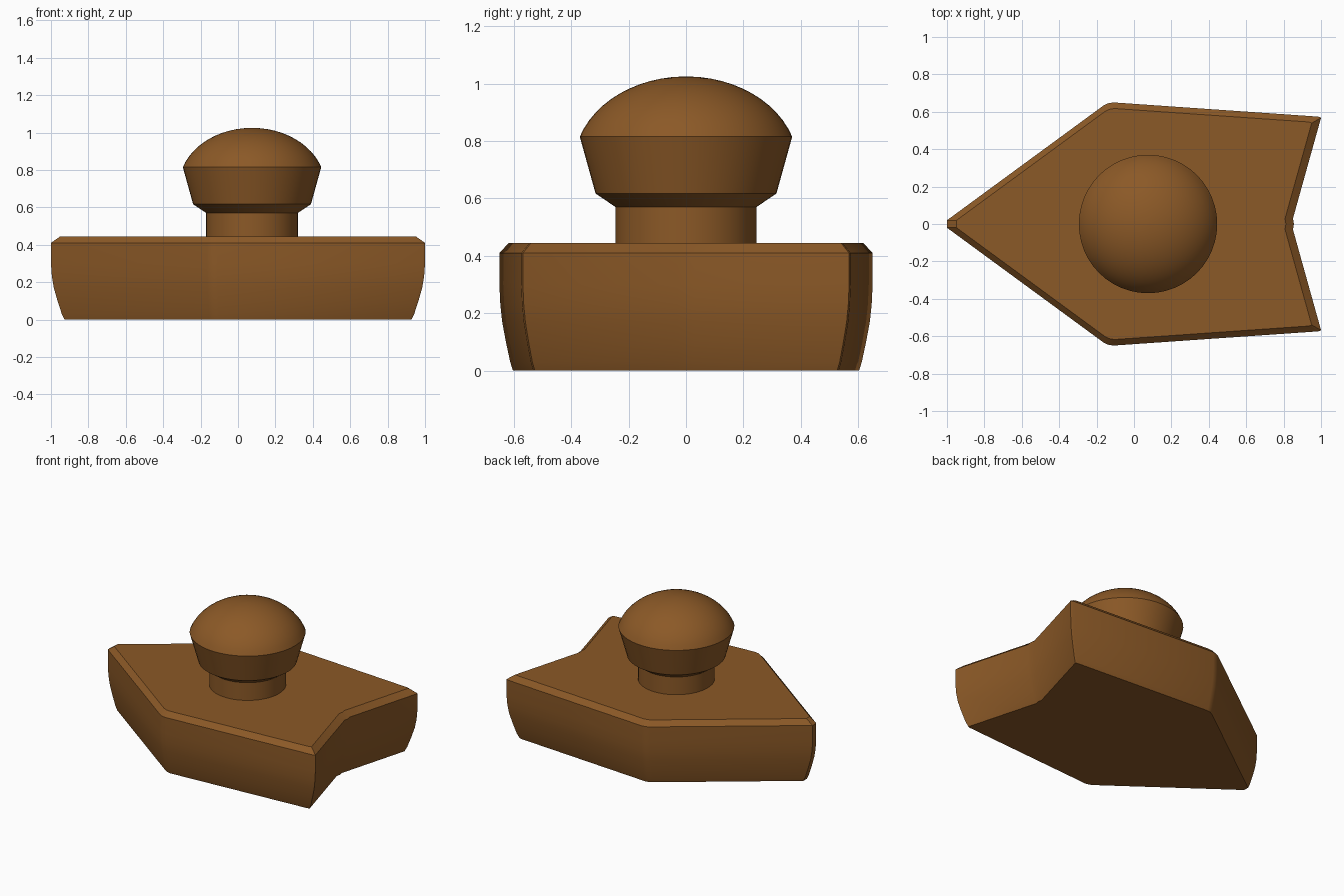
import bpy, bmesh, math

cube = bpy.data.objects.get("Cube")
if cube:
    bpy.data.objects.remove(cube, do_unlink=True)

# One wood colour
wood = bpy.data.materials.new("brown_wood")
wood.use_nodes = True
colour = (0.26, 0.1, 0.02, 1)
wood.diffuse_color = colour
shader = wood.node_tree.nodes["Principled BSDF"]
shader.inputs["Base Color"].default_value = colour
shader.inputs["Roughness"].default_value = 0.7


def loft(name, rings, location=(0, 0, 0)):
    """Bridge matching rings of points, bottom to top, and cap both ends."""
    bm = bmesh.new()
    loops = [[bm.verts.new(p) for p in ring] for ring in rings]
    n = len(loops[0])
    for low, high in zip(loops, loops[1:]):
        for i in range(n):
            j = (i + 1) % n
            bm.faces.new((low[i], low[j], high[j], high[i]))
    bm.faces.new(loops[0][::-1])
    bm.faces.new(loops[-1])
    bmesh.ops.recalc_face_normals(bm, faces=bm.faces)
    mesh = bpy.data.meshes.new(name)
    bm.to_mesh(mesh)
    bm.free()
    mesh.materials.append(wood)
    obj = bpy.data.objects.new(name, mesh)
    obj.location = location
    bpy.context.collection.objects.link(obj)
    bpy.ops.object.select_all(action="DESELECT")
    obj.select_set(True)
    bpy.context.view_layer.objects.active = obj
    bpy.ops.object.shade_smooth_by_angle(angle=math.radians(30))
    return obj


def turned(name, profile, x, segments=48):
    """Round part from (radius, height) pairs."""
    angles = [math.tau * i / segments for i in range(segments)]
    rings = [[(r * math.cos(a), r * math.sin(a), z) for a in angles]
             for r, z in profile]
    return loft(name, rings, (x, 0, 0))


# Arrow-shaped block: half outline mirrored, scaled at each height
half = [(0.855, 0), (0.85, 0.03), (0.995, 0.568), (0.985, 0.574),
        (-0.11, 0.65), (-0.14, 0.645), (-0.165, 0.632), (-1, 0.02)]
outline = half + [(x, -y) for x, y in reversed(half[1:])]
outline = [(1.0 if x > 0.99 else x, y) for x, y in outline]
levels = [(0, 0.927), (0.03, 0.942), (0.1, 0.965), (0.17, 0.985),
          (0.23, 0.995), (0.3, 1), (0.41, 1), (0.445, 0.95)]
loft("block", [[(x * s, y * s, z) for x, y in outline] for z, s in levels])

# Round knob on a short stem
knob_x = 0.075
turned("stem", [(0.245, 0.43), (0.245, 0.58)], knob_x)

start = math.acos(0.37 / 0.39)
dome = []
for i in range(13):
    t = start + (math.pi / 2 - 0.02 - start) * i / 12
    dome.append((0.39 * math.cos(t), 0.718 + 0.307 * math.sin(t)))
turned("knob", [(0.245, 0.57), (0.315, 0.617)] + dome, knob_x)
